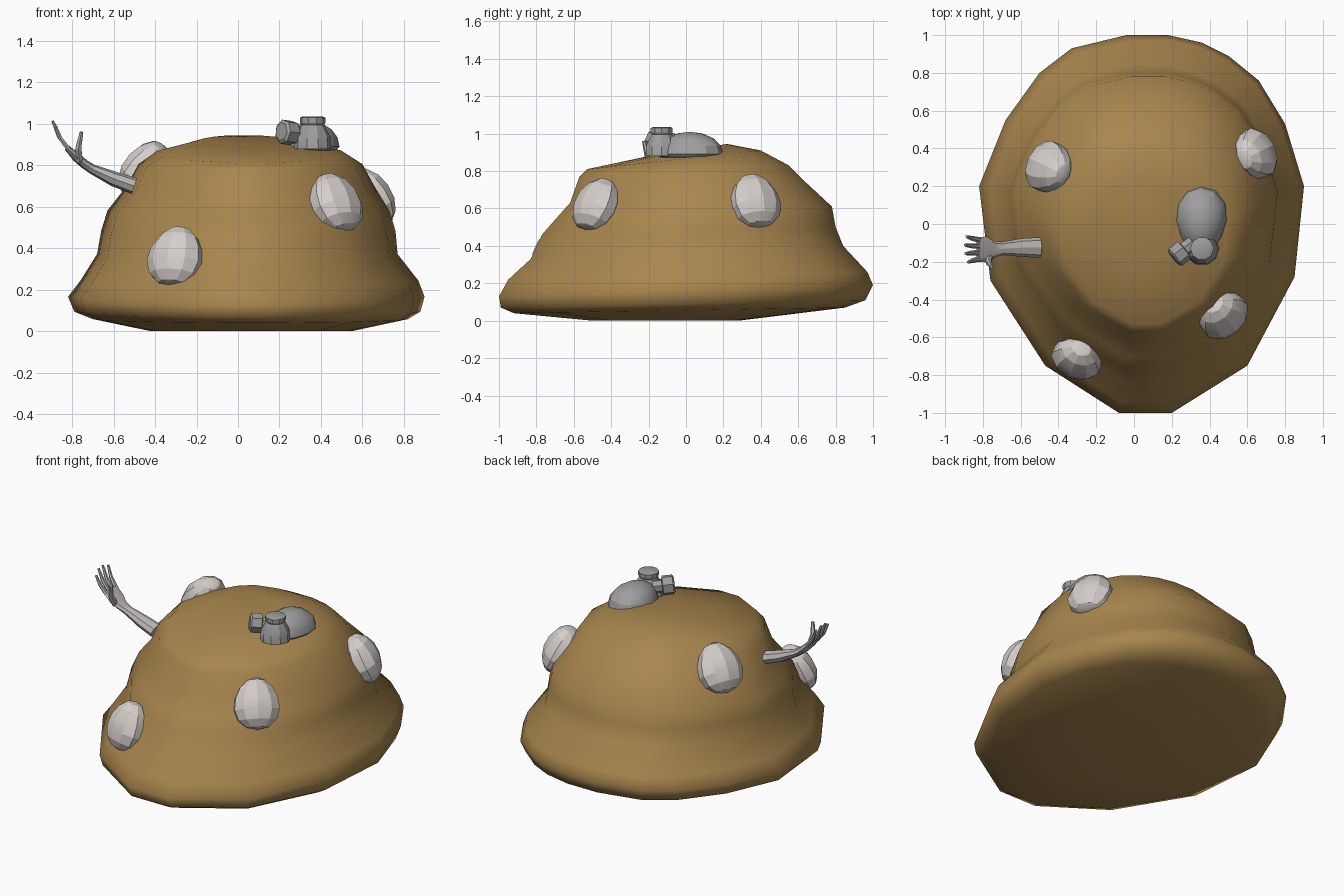
import bpy, bmesh, math
from mathutils import Vector, Matrix

cube = bpy.data.objects.get("Cube")
if cube:
    bpy.data.objects.remove(cube, do_unlink=True)


def material(name, r, g, b):
    m = bpy.data.materials.new(name)
    m.use_nodes = True
    m.diffuse_color = (r, g, b, 1)
    bsdf = next(n for n in m.node_tree.nodes if n.type == 'BSDF_PRINCIPLED')
    bsdf.inputs["Base Color"].default_value = (r, g, b, 1)
    return m


BROWN = material("mud brown", 0.39, 0.235, 0.075)
EGG = material("egg white", 0.66, 0.62, 0.60)
SKIN = material("pale grey skin", 0.50, 0.47, 0.46)
GREY = material("mask grey", 0.34, 0.34, 0.34)


def finish(name, bm, mat, angle):
    bmesh.ops.recalc_face_normals(bm, faces=bm.faces)
    mesh = bpy.data.meshes.new(name)
    bm.to_mesh(mesh)
    bm.free()
    mesh.materials.append(mat)
    ob = bpy.data.objects.new(name, mesh)
    bpy.context.collection.objects.link(ob)
    bpy.ops.object.select_all(action='DESELECT')
    ob.select_set(True)
    bpy.context.view_layer.objects.active = ob
    if angle >= 180:
        bpy.ops.object.shade_smooth()
    elif angle:
        bpy.ops.object.shade_smooth_by_angle(angle=math.radians(angle))
    return ob


def loft(bm, rings):
    """Skin a stack of equal-length rings and cap both ends."""
    loops = [[bm.verts.new(p) for p in ring] for ring in rings]
    n = len(loops[0])
    for a, b in zip(loops, loops[1:]):
        for i in range(n):
            j = (i + 1) % n
            bm.faces.new((a[i], a[j], b[j], b[i]))
    bm.faces.new(loops[0])
    bm.faces.new(loops[-1])


def tube(bm, stations, sides=6):
    """Loft along stations of (point, half width in y, half thickness)."""
    pts = [Vector(s[0]) for s in stations]
    rings = []
    for k, (p, (_, w, t)) in enumerate(zip(pts, stations)):
        d = (pts[min(k + 1, len(pts) - 1)] - pts[max(k - 1, 0)]).normalized()
        u = (Vector((0, 1, 0)) - d * d.y).normalized()
        v = d.cross(u)
        angles = [2 * math.pi * i / sides for i in range(sides)]
        rings.append([p + u * w * math.cos(a) + v * t * math.sin(a) for a in angles])
    loft(bm, rings)


def drum(bm, base, axis, profile, sides):
    """Turned shape: profile holds (distance along axis, radius)."""
    axis = Vector(axis).normalized()
    rot = axis.to_track_quat('Z', 'Y')
    angles = [2 * math.pi * i / sides for i in range(sides)]
    loft(bm, [[Vector(base) + rot @ Vector((r * math.cos(a), r * math.sin(a), h))
               for a in angles] for h, r in profile])


# Mound: one irregular outline, refitted at each level
outline = [(0.2, -1), (0.6, -0.75), (0.85, -0.28), (0.9, 0.2), (0.8, 0.53),
           (0.66, 0.76), (0.5, 0.89), (0.36, 0.96), (0.18, 1), (-0.04, 1),
           (-0.33, 0.93), (-0.5, 0.8), (-0.68, 0.55), (-0.82, 0.2),
           (-0.76, -0.3), (-0.47, -0.75), (-0.08, -1)]
# right x, left x, front y, back y, front z, back z
levels = [(-0.42, 0.55, -0.5, 0.28, 0.0, 0.0),
          (-0.70, 0.82, -0.92, 0.85, 0.04, 0.07),
          (-0.79, 0.88, -0.99, 0.96, 0.07, 0.11),
          (-0.82, 0.90, -1.0, 1.0, 0.13, 0.19),
          (-0.76, 0.87, -0.95, 0.97, 0.22, 0.26),
          (-0.68, 0.77, -0.83, 0.84, 0.33, 0.40),
          (-0.66, 0.76, -0.77, 0.80, 0.46, 0.50),
          (-0.63, 0.73, -0.70, 0.78, 0.54, 0.61),
          (-0.54, 0.66, -0.62, 0.64, 0.63, 0.74),
          (-0.48, 0.60, -0.57, 0.55, 0.77, 0.83),
          (-0.39, 0.50, -0.53, 0.40, 0.81, 0.91),
          (-0.20, 0.25, -0.20, 0.22, 0.88, 0.945)]
rings = []
for x0, x1, y0, y1, z0, z1 in levels:
    ring = []
    for px, py in outline:
        s, t = (px + 0.82) / 1.72, (py + 1) / 2
        ring.append((x0 + (x1 - x0) * s, y0 + (y1 - y0) * t, z0 + (z1 - z0) * t))
    rings.append(ring)
bm = bmesh.new()
loft(bm, rings)
finish("mound", bm, BROWN, 180)

# Half-buried eggs, flattened along the slope they sit on
eggs = {"front_egg": ((-0.30, -0.71, 0.36), (-0.35, -0.85, 0.4)),
        "front_left_egg": ((0.47, -0.48, 0.62), (0.55, -0.65, 0.5)),
        "back_left_egg": ((0.64, 0.37, 0.64), (0.8, 0.4, 0.45)),
        "back_right_egg": ((-0.45, 0.30, 0.78), (-0.75, 0.35, 0.6))}
for name, (centre, normal) in eggs.items():
    bm = bmesh.new()
    bmesh.ops.create_uvsphere(bm, u_segments=10, v_segments=7, radius=1)
    for v in bm.verts:
        v.co.x *= 1 - 0.15 * v.co.z
    # local z follows the slope upwards, local y points outwards
    out = Vector(normal).normalized()
    up = (Vector((0, 0, 1)) - out * out.z).normalized()
    side = out.cross(up)
    basis = Matrix((side, out, up)).transposed().to_4x4()
    bm.transform(Matrix.Translation(centre) @ basis @ Matrix.Diagonal((0.14, 0.10, 0.155, 1)))
    finish(name, bm, EGG, 20)

# Raised arm with open hand
bm = bmesh.new()
tube(bm, [((-0.50, -0.125, 0.70), 0.055, 0.04), ((-0.60, -0.125, 0.735), 0.048, 0.036),
          ((-0.70, -0.13, 0.78), 0.035, 0.024), ((-0.74, -0.135, 0.805), 0.045, 0.022),
          ((-0.78, -0.135, 0.84), 0.068, 0.022), ((-0.825, -0.135, 0.885), 0.066, 0.014)], 8)
for i, reach in enumerate((0.9, 1.0, 0.97, 0.8)):
    y = -0.085 - 0.033 * i
    spread = -0.012 * (i - 1.5)
    tube(bm, [((-0.815, y, 0.875), 0.015, 0.012),
              ((-0.815 - 0.05 * reach, y + spread / 2, 0.875 + 0.065 * reach), 0.013, 0.011),
              ((-0.815 - 0.08 * reach, y + spread, 0.875 + 0.14 * reach), 0.008, 0.007)])
tube(bm, [((-0.765, -0.17, 0.82), 0.022, 0.018), ((-0.77, -0.205, 0.885), 0.018, 0.016),
          ((-0.755, -0.225, 0.96), 0.01, 0.01)])
finish("arm_and_hand", bm, SKIN, 20)

# Breathing mask: face shell narrowing to the front
bm = bmesh.new()
bmesh.ops.create_uvsphere(bm, u_segments=12, v_segments=8, radius=1)
for v in bm.verts:
    x, y, z = v.co
    v.co = (0.355 + 0.135 * x * (1 + 0.18 * y), 0.02 + 0.18 * y,
            0.89 + (0.12 if z > 0 else 0.03) * z)
finish("mask_shell", bm, GREY, 25)

# Mask mouthpiece with rim
bm = bmesh.new()
drum(bm, (0.36, -0.13, 0.88), (0, 0, 1),
     [(0, 0.09), (0.06, 0.085), (0.115, 0.055), (0.125, 0.062), (0.15, 0.062), (0.155, 0.05)], 10)
finish("mask_mouthpiece", bm, GREY, 25)

# Mask side filter
bm = bmesh.new()
drum(bm, (0.31, -0.10, 0.95), (-0.75, -0.6, 0.1),
     [(0, 0.04), (0.055, 0.04), (0.06, 0.06), (0.12, 0.06), (0.13, 0.045)], 7)
finish("mask_filter", bm, GREY, 0)
